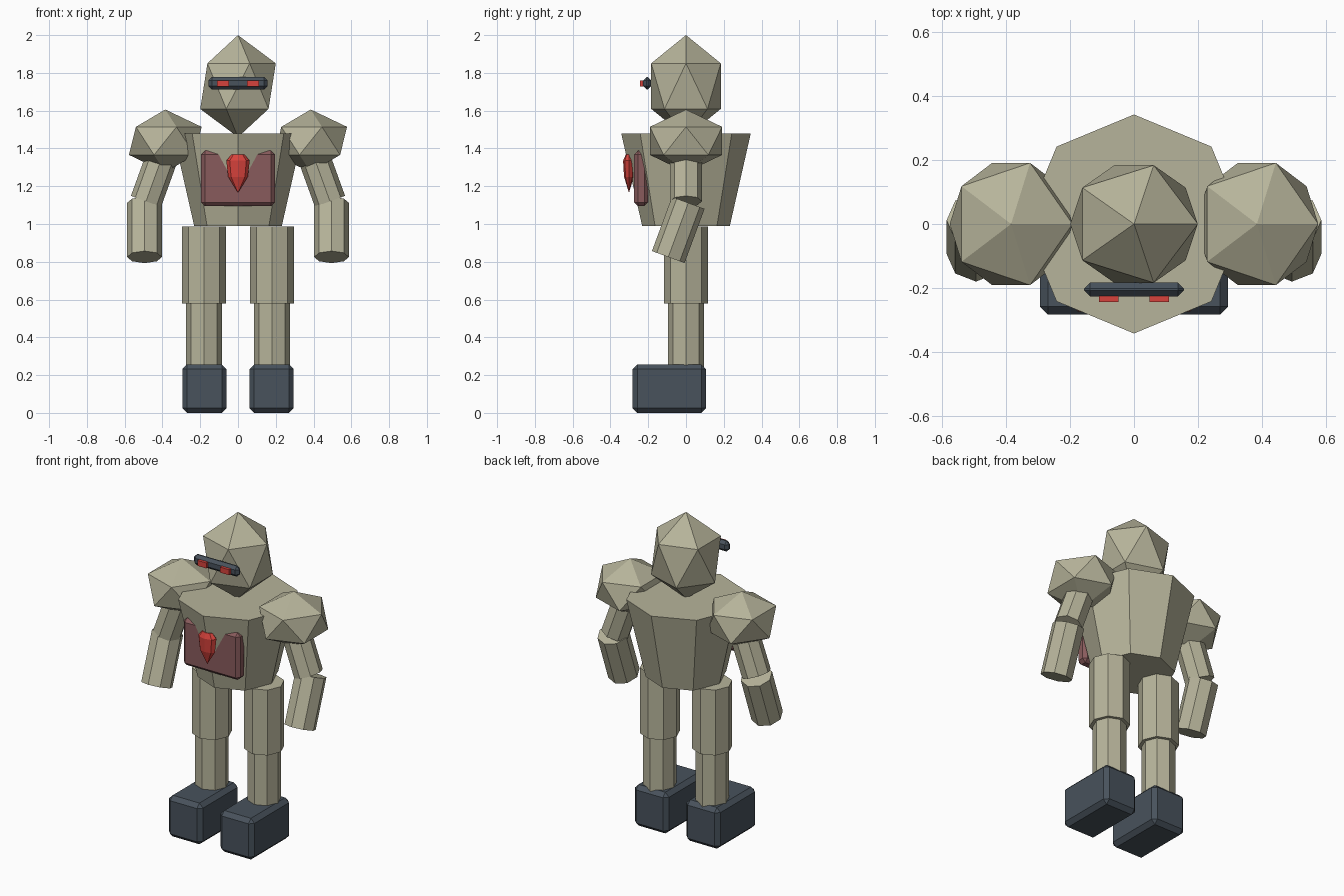
import bpy, bmesh, math
from mathutils import Vector, Matrix

if "Cube" in bpy.data.objects:
    bpy.data.objects.remove(bpy.data.objects["Cube"])


def material(name, rgb):
    m = bpy.data.materials.new(name)
    m.diffuse_color = (*rgb, 1)
    m.use_nodes = True
    m.node_tree.nodes["Principled BSDF"].inputs["Base Color"].default_value = m.diffuse_color
    return m


STONE = material("stone_beige", (0.47, 0.455, 0.325))
DARK = material("dark_slate", (0.065, 0.085, 0.107))
RED = material("bright_red", (0.68, 0.055, 0.045))
MAROON = material("dull_maroon", (0.25, 0.105, 0.107))


def finish(bm, name, mat):
    bmesh.ops.recalc_face_normals(bm, faces=bm.faces)
    me = bpy.data.meshes.new(name)
    bm.to_mesh(me)
    bm.free()
    me.materials.append(mat)
    ob = bpy.data.objects.new(name, me)
    bpy.context.collection.objects.link(ob)
    return ob


def limb(name, bottom, top, r_bottom, r_top, mat=STONE):
    """Eight-sided segment between two points."""
    a, b = Vector(bottom), Vector(top)
    axis = b - a
    # Pure tilts about x or y keep a corner facing front
    rot = Vector((0, 0, 1)).rotation_difference(axis).to_matrix().to_4x4()
    bm = bmesh.new()
    bmesh.ops.create_cone(bm, cap_ends=True, segments=8, radius1=r_bottom,
                          radius2=r_top, depth=axis.length,
                          matrix=Matrix.Translation((a + b) / 2) @ rot)
    return finish(bm, name, mat)


def box(name, lo, hi, mat, bevel=0.0):
    """Box between two corners with optional chamfered edges."""
    lo, hi = Vector(lo), Vector(hi)
    bm = bmesh.new()
    bmesh.ops.create_cube(bm, size=1, matrix=Matrix.Translation((lo + hi) / 2)
                          @ Matrix.Diagonal((*(hi - lo), 1)))
    if bevel:
        bmesh.ops.bevel(bm, geom=bm.edges[:], offset=bevel, segments=1,
                        profile=0.5, affect='EDGES')
    return finish(bm, name, mat)


def ball(name, loc, size):
    """Stretched twenty-sided ball."""
    bm = bmesh.new()
    bmesh.ops.create_icosphere(bm, subdivisions=1, radius=1,
                               matrix=Matrix.Translation(loc) @ Matrix.Diagonal((*size, 1)))
    return finish(bm, name, STONE)


def lathe(name, loc, profile, depth_scale, sides, mat):
    """Faceted turned shape from (radius, height) rings, flattened in y."""
    bm = bmesh.new()
    rings = []
    for r, z in profile:
        rings.append([bm.verts.new((loc[0] + r * math.sin(2 * math.pi * i / sides),
                                    loc[1] - r * depth_scale * math.cos(2 * math.pi * i / sides),
                                    loc[2] + z)) for i in range(sides)])
    for low, up in zip(rings, rings[1:]):
        for i in range(sides):
            j = (i + 1) % sides
            bm.faces.new((low[i], low[j], up[j], up[i]))
    bm.faces.new(rings[0])
    bm.faces.new(rings[-1])
    bmesh.ops.remove_doubles(bm, verts=bm.verts, dist=0.0005)
    return finish(bm, name, mat)


# Body and head
limb("torso", (0, 0, 0.99), (0, 0, 1.48), 0.232, 0.343)
ball("head", (0, 0, 1.73), (0.2236, 0.2164, 0.27))

# Visor floating ahead of the face
box("visor", (-0.156, -0.227, 1.712), (0.156, -0.184, 1.778), DARK, 0.018)

# Chest plate and gem
box("chest_plate", (-0.195, -0.275, 1.095), (0.195, -0.2, 1.388), MAROON, 0.02)
lathe("chest_gem", (0, -0.302, 1.165),
      [(0.0001, 0), (0.052, 0.085), (0.062, 0.17), (0.035, 0.202)], 0.5, 8, RED)

# Paired parts
for side, s in (("left", -1), ("right", 1)):
    ball(side + "_shoulder", (s * 0.385, 0, 1.44), (0.215, 0.225, 0.166))
    limb(side + "_upper_arm", (s * 0.487, 0, 1.12), (s * 0.382, 0, 1.41), 0.085, 0.085)
    limb(side + "_forearm", (s * 0.495, -0.094, 0.825), (s * 0.495, 0.012, 1.112), 0.092, 0.092)
    limb(side + "_thigh", (s * 0.18, 0, 0.58), (s * 0.18, 0, 0.988), 0.116, 0.116)
    limb(side + "_shin", (s * 0.18, 0, 0.2), (s * 0.18, 0, 0.59), 0.096, 0.096)
    box(side + "_boot", (s * 0.178 - 0.117, -0.283, 0), (s * 0.178 + 0.117, 0.106, 0.257), DARK, 0.025)
    box(side + "_eye", (s * 0.079 - 0.031, -0.244, 1.727), (s * 0.079 + 0.031, -0.215, 1.761), RED)
